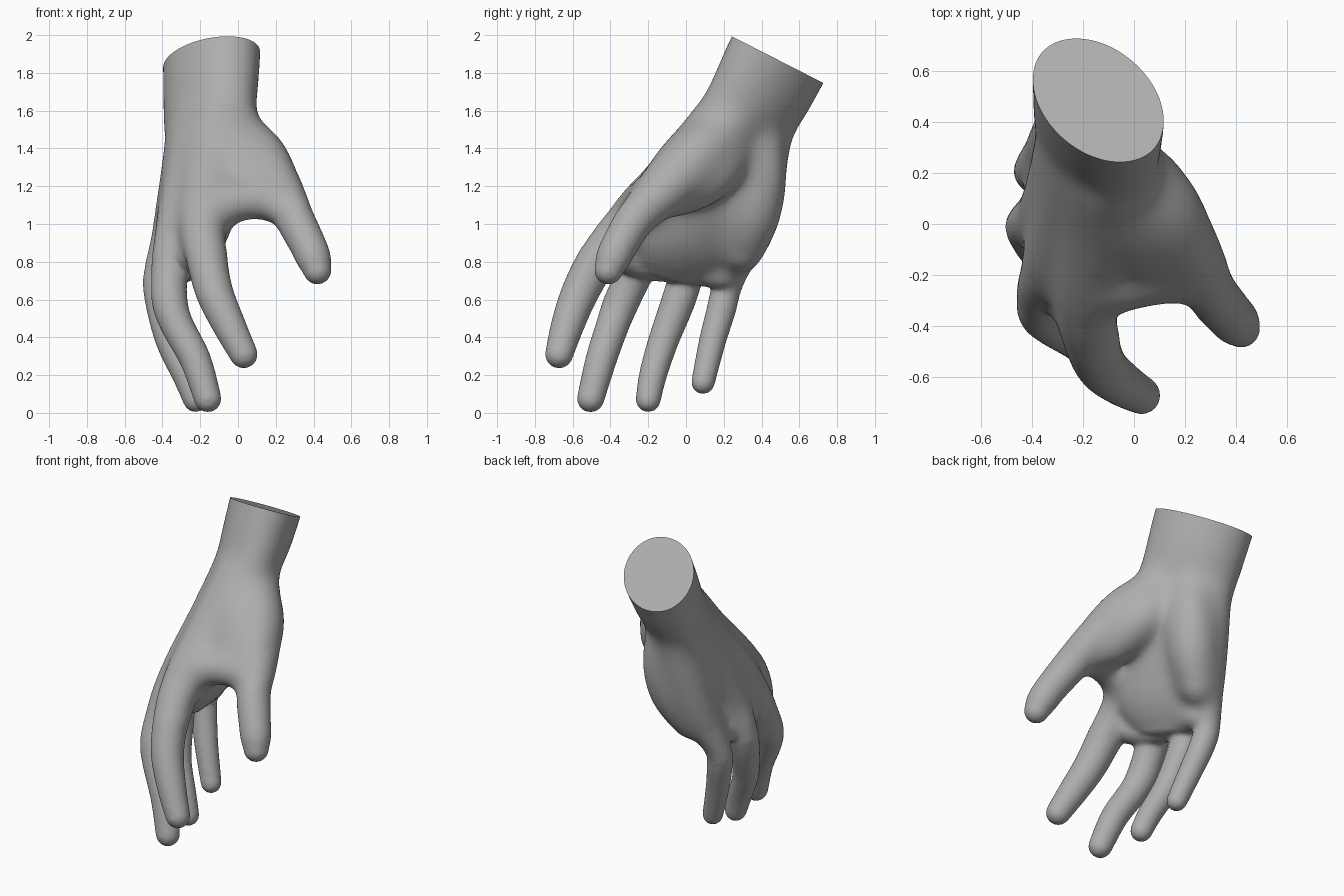
import bpy, bmesh, math
from mathutils import Vector

if "Cube" in bpy.data.objects:
    bpy.data.objects.remove(bpy.data.objects["Cube"], do_unlink=True)

SIDES, STEPS = 24, 5


def spline(points):
    """Catmull-Rom samples through points of any dimension."""
    padded = [points[0]] + list(points) + [points[-1]]
    samples = []
    for p, q, r, s in zip(padded, padded[1:], padded[2:], padded[3:]):
        for k in range(STEPS):
            t = k / STEPS
            samples.append([
                (2 * b + (c - a) * t + (2 * a - 5 * b + 4 * c - d) * t ** 2
                 + (3 * b - a - 3 * c + d) * t ** 3) / 2
                for a, b, c, d in zip(p, q, r, s)])
    samples.append(list(points[-1]))
    return samples


def tube(bm, points, across=(0, 1, 0)):
    """Round-ended tube; each point is x, y, z, half width and optional half depth."""
    rings = spline([p if len(p) == 5 else (*p, p[3]) for p in points])
    centres = [Vector(r[:3]) for r in rings]
    end = (centres[-1] - centres[-2]).normalized()
    last, a, b = centres[-1], rings[-1][3], rings[-1][4]
    for k in range(1, 6):
        angle = k * math.pi / 11
        centres.append(last + end * min(a, b) * math.sin(angle))
        rings.append([0, 0, 0, a * math.cos(angle), b * math.cos(angle)])
    loops = []
    for i, centre in enumerate(centres):
        tangent = (centres[min(i + 1, len(centres) - 1)] - centres[max(i - 1, 0)]).normalized()
        side = Vector(across)
        side = (side - tangent * side.dot(tangent)).normalized()
        depth = tangent.cross(side)
        loop = []
        for k in range(SIDES):
            angle = math.tau * k / SIDES
            offset = side * math.cos(angle) * rings[i][3] + depth * math.sin(angle) * rings[i][4]
            loop.append(bm.verts.new(centre + offset))
        loops.append(loop)
    for low, high in zip(loops, loops[1:]):
        for k in range(SIDES):
            n = (k + 1) % SIDES
            bm.faces.new((low[k], low[n], high[n], high[k]))
    bm.faces.new(loops[0][::-1])
    bm.faces.new(loops[-1])


bm = bmesh.new()

# Wrist, wider along a diagonal
tube(bm, [(-.14, .57, 2.04, .318, .22), (-.14, .485, 1.87, .318, .22),
          (-.145, .39, 1.68, .31, .21), (-.155, .29, 1.5, .3, .18),
          (-.16, .22, 1.32, .26, .15)], across=(-.6, .8, 0))

# Palm body
tube(bm, [(-.16, .28, 1.5, .27, .16), (-.15, .2, 1.25, .3, .155),
          (-.195, .08, .98, .34, .13), (-.25, .03, .85, .32, .11),
          (-.3, 0, .77, .26, .085)], across=(-.3, .95, 0))

# Heel of the palm on the little finger side
tube(bm, [(-.14, .38, 1.52, .125), (-.13, .385, 1.28, .155), (-.16, .355, 1.05, .155),
          (-.24, .305, .86, .12)])

# Pad joining the bases of the fingers
tube(bm, [(-.19, -.4, .88, .09), (-.28, -.24, .81, .1), (-.34, -.02, .785, .1),
          (-.33, .19, .745, .09)], across=(0, 0, 1))

# Thumb, its fleshy base and the muscle behind the web
tube(bm, [(-.06, .3, 1.62, .13), (.005, .18, 1.47, .15), (.1, .05, 1.34, .175),
          (.2, -.11, 1.19, .148), (.285, -.25, 1.05, .11), (.36, -.34, .91, .098),
          (.4, -.385, .82, .093), (.42, -.41, .755, .076)])
tube(bm, [(-.05, .27, 1.45, .11), (.07, .15, 1.27, .14), (.12, -.03, 1.15, .12),
          (.18, -.15, 1.11, .09)])
tube(bm, [(-.04, .18, 1.5, .16), (.02, -.02, 1.32, .15), (.08, -.17, 1.17, .11)])

# Web of skin between thumb and index finger
tube(bm, [(-.14, -.26, 1.08, .12), (.07, -.22, 1.13, .11), (.25, -.2, 1.11, .11)])

# Index finger from wrist to tip
tube(bm, [(-.1, .22, 1.56, .18), (-.13, .02, 1.32, .17), (-.185, -.3, 1.01, .135),
          (-.165, -.46, .82, .11), (-.125, -.56, .64, .1), (-.05, -.625, .47, .089),
          (.03, -.672, .31, .075)])

# Middle finger
tube(bm, [(-.18, .32, 1.56, .17), (-.25, .08, 1.25, .15), (-.33, -.16, .96, .12),
          (-.362, -.275, .73, .098), (-.36, -.345, .58, .095), (-.32, -.39, .46, .088),
          (-.225, -.45, .28, .083), (-.16, -.505, .075, .073)])

# Ring finger
tube(bm, [(-.23, .37, 1.56, .15), (-.28, .2, 1.25, .14), (-.355, .04, .93, .115),
          (-.41, 0, .73, .094), (-.4, -.045, .58, .09), (-.355, -.12, .38, .081),
          (-.275, -.175, .2, .074), (-.225, -.2, .07, .067)])

# Little finger
tube(bm, [(-.23, .45, 1.52, .13), (-.26, .375, 1.2, .14), (-.315, .305, .92, .12),
          (-.39, .22, .68, .083), (-.375, .185, .54, .078), (-.33, .14, .38, .072),
          (-.26, .09, .162, .063)])

bmesh.ops.recalc_face_normals(bm, faces=bm.faces)
mesh = bpy.data.meshes.new("hand")
bm.to_mesh(mesh)
bm.free()
hand = bpy.data.objects.new("hand", mesh)
bpy.context.collection.objects.link(hand)

# Fuse the parts into one skin and soften the joins
remesh = hand.modifiers.new("fuse", 'REMESH')
remesh.mode = 'VOXEL'
remesh.voxel_size = .012
soften = hand.modifiers.new("soften", 'SMOOTH')
soften.factor = .5
soften.iterations = 10
depsgraph = bpy.context.evaluated_depsgraph_get()
skin = bpy.data.meshes.new_from_object(hand.evaluated_get(depsgraph))
hand.modifiers.clear()
hand.data = skin
bm = bmesh.new()
bm.from_mesh(skin)

# Melt the palm together, fading out toward the fingers and thumb
for stage in range(10):
    palm = [v for v in bm.verts
            if v.co.z - stage * .025 > max(.7 - .3 * v.co.y, .55 + 1.6 * v.co.x)]
    for repeat in range(12):
        bmesh.ops.smooth_vert(bm, verts=palm, factor=.5,
                              use_axis_x=True, use_axis_y=True, use_axis_z=True)

# Cut the wrist flat and cap it
bmesh.ops.bisect_plane(bm, geom=bm.verts[:] + bm.edges[:] + bm.faces[:],
                       plane_co=(0, .485, 1.87), plane_no=(0, .454, .891), clear_outer=True)
bmesh.ops.holes_fill(bm, edges=[e for e in bm.edges if e.is_boundary], sides=0)
bmesh.ops.recalc_face_normals(bm, faces=bm.faces)
bm.to_mesh(skin)
bm.free()

# Plain grey surface
grey = bpy.data.materials.new("plain grey")
grey.use_nodes = True
colour = (.42, .42, .42, 1)
grey.diffuse_color = colour
grey.node_tree.nodes["Principled BSDF"].inputs["Base Color"].default_value = colour
skin.materials.clear()
skin.materials.append(grey)

bpy.ops.object.select_all(action='DESELECT')
hand.select_set(True)
bpy.context.view_layer.objects.active = hand
bpy.ops.object.shade_smooth_by_angle(angle=math.radians(40))
